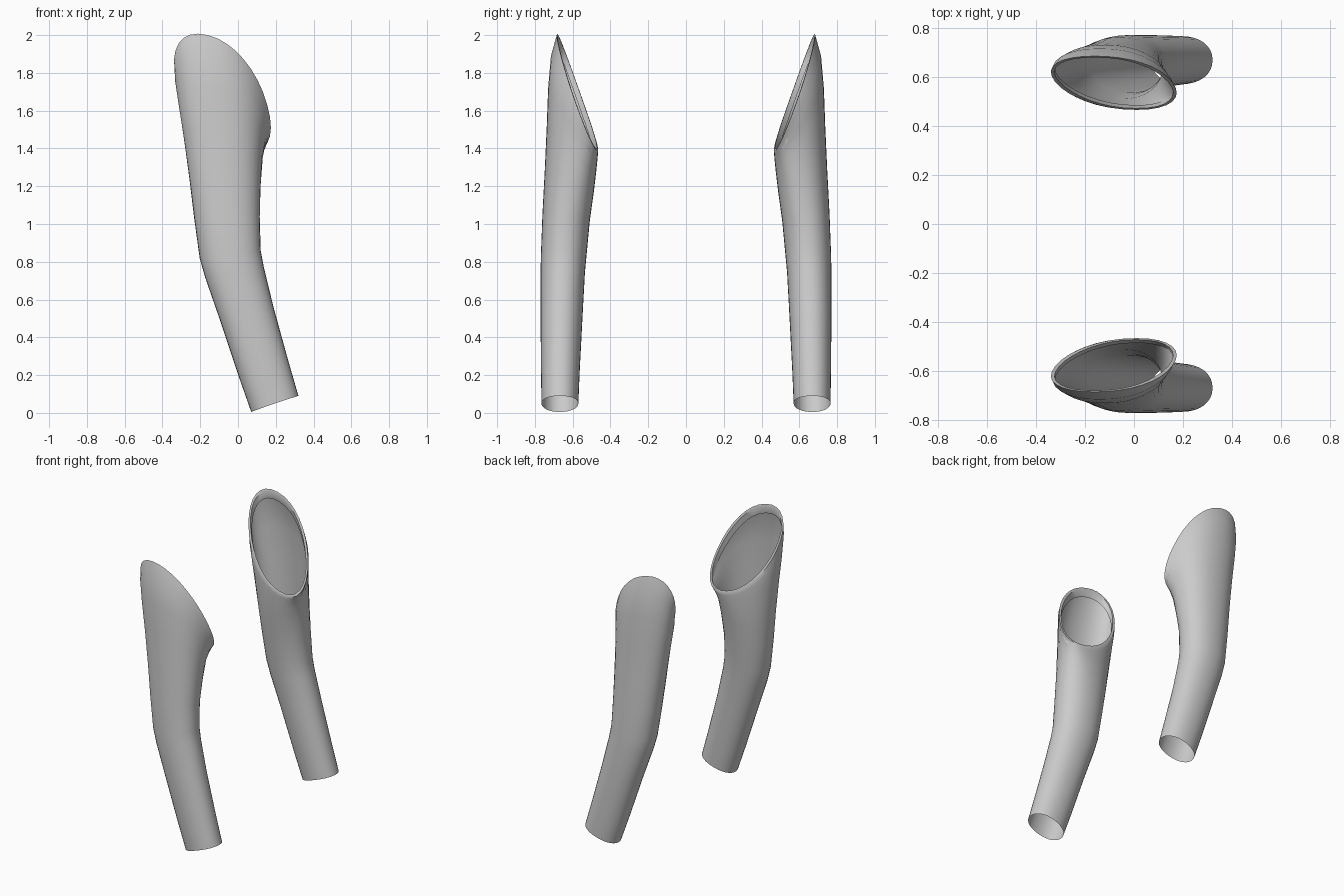
import bpy, bmesh, math
from mathutils import Vector

if "Cube" in bpy.data.objects:
    bpy.data.objects.remove(bpy.data.objects["Cube"])

N = 32
# Each ring: left (x, z), right (x, z), outer (x, y, z), inner (x, y, z), mid y of the sides
RINGS = [
    ((0.07, 0.005), (0.32, 0.09), (0.195, -0.765, 0.05), (0.195, -0.57, 0.05), -0.668),
    ((0.005, 0.19), (0.265, 0.28), (0.135, -0.768, 0.235), (0.135, -0.562, 0.235), -0.665),
    ((-0.095, 0.49), (0.188, 0.56), (0.045, -0.77, 0.525), (0.045, -0.547, 0.525), -0.66),
    ((-0.175, 0.72), (0.137, 0.77), (-0.02, -0.77, 0.745), (-0.02, -0.535, 0.745), -0.652),
    ((-0.203, 0.82), (0.12, 0.86), (-0.04, -0.768, 0.84), (-0.04, -0.526, 0.84), -0.648),
    ((-0.232, 1.03), (0.115, 1.04), (-0.06, -0.76, 1.05), (-0.055, -0.509, 1.02), -0.638),
    ((-0.256, 1.23), (0.12, 1.22), (-0.08, -0.748, 1.28), (-0.05, -0.488, 1.17), -0.622),
    ((-0.283, 1.43), (0.128, 1.39), (-0.10, -0.737, 1.52), (-0.035, -0.475, 1.28), -0.61),
    ((-0.307, 1.59), (0.14, 1.51), (-0.12, -0.73, 1.72), (-0.015, -0.469, 1.34), -0.6),
    ((-0.322, 1.70), (0.152, 1.59), (-0.14, -0.715, 1.89), (0.0, -0.466, 1.375), -0.59),
    ((-0.322, 1.75), (0.155, 1.63), (-0.16, -0.684, 2.0), (0.01, -0.465, 1.39), -0.58),
]


def soft(v):
    """Slightly squared ellipse."""
    return math.copysign(abs(v) ** 0.93, v)


def ring_points(left, right, outer, inner, my):
    """Smooth closed loop through four side points."""
    l, r = Vector((left[0], my, left[1])), Vector((right[0], my, right[1]))
    o, i = Vector(outer), Vector(inner)
    mean, skew = (l + r + o + i) / 4, (l + r - o - i) / 4
    pts = []
    for k in range(N):
        a = 2 * math.pi * k / N
        pts.append(mean + (r - l) / 2 * soft(math.cos(a))
                   + (o - i) / 2 * soft(math.sin(a)) + skew * math.cos(2 * a))
    return pts


def make_sleeve(name, side):
    loops = [ring_points(*r) for r in RINGS]
    # Folded hem inside the slanted shoulder opening
    rim = loops[-1]
    c = sum(rim, Vector()) / N
    inward = [(c - p).normalized() for p in rim]
    loops.append([p + d * 0.018 for p, d in zip(rim, inward)])
    loops.append([p + d * 0.022 + Vector((0, -0.012, -0.05))
                  for p, d in zip(rim, inward)])
    bm = bmesh.new()
    rows = [[bm.verts.new((p.x, p.y * side, p.z)) for p in lp] for lp in loops]
    for a, b in zip(rows, rows[1:]):
        for k in range(N):
            j = (k + 1) % N
            bm.faces.new((a[k], a[j], b[j], b[k]))
    bmesh.ops.recalc_face_normals(bm, faces=bm.faces)
    # Outward normals: test a face on the outer side of the lower arm
    bm.faces.ensure_lookup_table()
    f = bm.faces[2 * N + N // 4]
    if f.normal.y * side > 0:
        bmesh.ops.reverse_faces(bm, faces=bm.faces)
    me = bpy.data.meshes.new(name)
    bm.to_mesh(me)
    bm.free()
    ob = bpy.data.objects.new(name, me)
    bpy.context.collection.objects.link(ob)
    bpy.ops.object.select_all(action='DESELECT')
    ob.select_set(True)
    bpy.context.view_layer.objects.active = ob
    bpy.ops.object.shade_smooth_by_angle(angle=math.radians(40))


make_sleeve("front_sleeve", 1)
make_sleeve("back_sleeve", -1)
